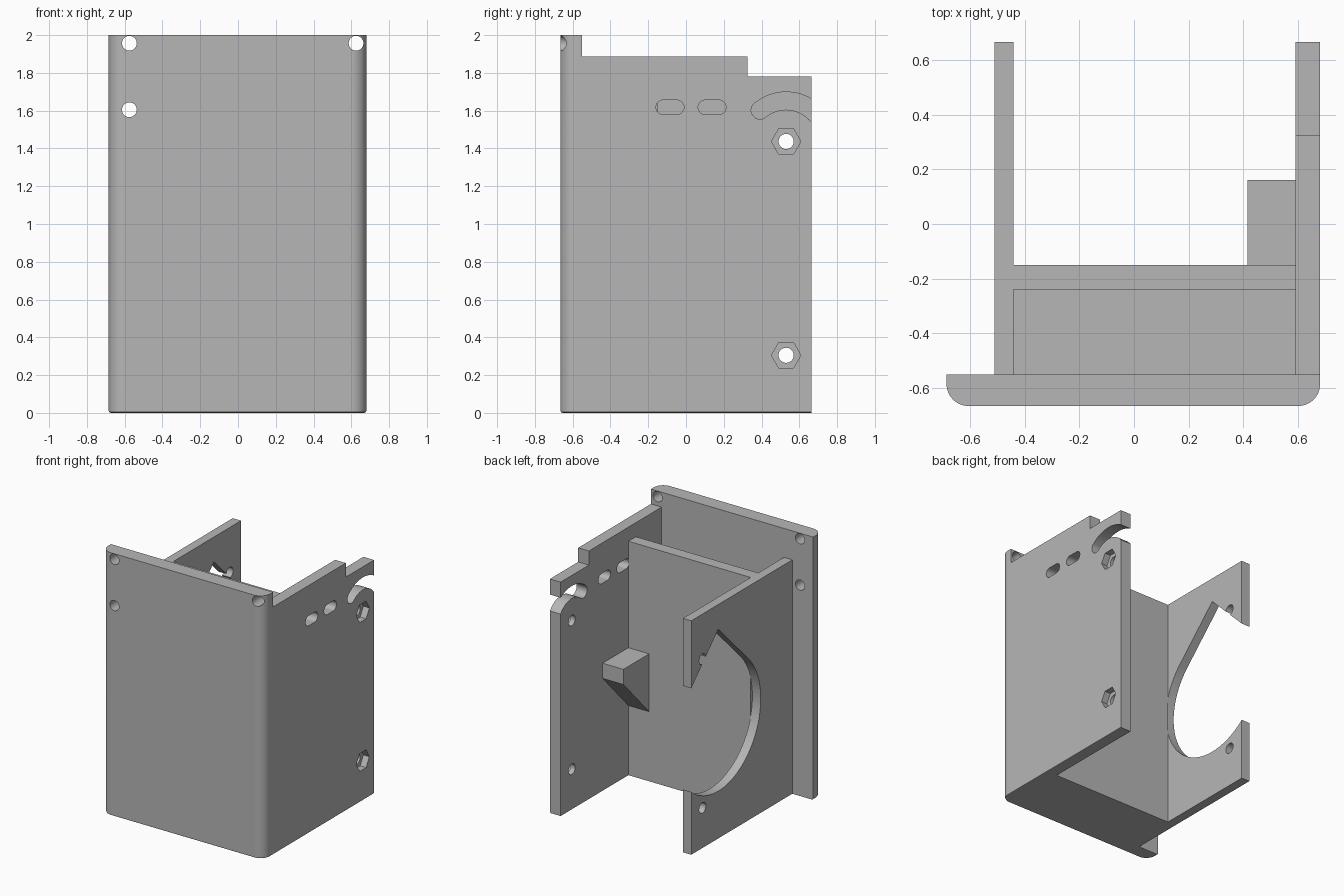
import bpy, bmesh
from math import cos, sin, pi, radians, sqrt

if "Cube" in bpy.data.objects:
    bpy.data.objects.remove(bpy.data.objects["Cube"])

grey = bpy.data.materials.new("plain grey")
grey.use_nodes = True
grey.diffuse_color = (0.47, 0.47, 0.47, 1)
grey.node_tree.nodes["Principled BSDF"].inputs["Base Color"].default_value = (0.47, 0.47, 0.47, 1)

LEFT, RIGHT, BACK = -0.685, 0.68, 0.665      # outer limits
PLATE_Y, WALL_Z = -0.55, 1.78                # back of front plate, wall height
IN_L, IN_R = -0.44, 0.59                     # inner faces of the side walls
MID = -0.15                                  # back face of the cross wall
BOLT_Y, BOLT_Z = 0.53, (0.305, 1.437)


def arc(cx, cy, r, a0, a1, n=24):
    """Points on an arc, angles in degrees."""
    return [(cx + r * cos(radians(a0 + (a1 - a0) * i / n)),
             cy + r * sin(radians(a0 + (a1 - a0) * i / n))) for i in range(n + 1)]


def circle(cx, cy, r, n=40):
    return arc(cx, cy, r, 0, 360, n)[:-1]


def prism(name, outline, axis, start, end, chamfer=None):
    """Extrude a 2D outline along an axis; optionally chamfer chosen bottom edges."""
    place = {"X": lambda p, t: (t, p[0], p[1]),
             "Y": lambda p, t: (p[0], t, p[1]),
             "Z": lambda p, t: (p[0], p[1], t)}[axis]
    bm = bmesh.new()
    ends = [[bm.verts.new(place(p, t)) for p in outline] for t in (start, end)]
    for ring in ends:
        bm.faces.new(ring)
    n = len(outline)
    for i in range(n):
        j = (i + 1) % n
        bm.faces.new((ends[0][i], ends[0][j], ends[1][j], ends[1][i]))
    bmesh.ops.recalc_face_normals(bm, faces=bm.faces)
    if chamfer:
        edges = [e for e in bm.edges
                 if all(abs(v.co.z) < 1e-5 for v in e.verts) and chamfer(e)]
        bmesh.ops.bevel(bm, geom=edges, offset=0.012, segments=2, profile=0.5, affect="EDGES")
    mesh = bpy.data.meshes.new(name)
    bm.to_mesh(mesh)
    bm.free()
    mesh.materials.append(grey)
    obj = bpy.data.objects.new(name, mesh)
    bpy.context.collection.objects.link(obj)
    return obj


def cut(obj, outline, axis, start, end):
    """Subtract an extruded outline from a part."""
    tool = prism("cutter", outline, axis, start, end)
    tool.hide_render = True
    mod = obj.modifiers.new("cut", "BOOLEAN")
    mod.operation, mod.solver, mod.object = "DIFFERENCE", "EXACT", tool
    bpy.context.view_layer.objects.active = obj
    bpy.ops.object.modifier_apply(modifier=mod.name)
    bpy.data.objects.remove(tool)


def rect(a0, a1, b0, b1):
    return [(a0, b0), (a1, b0), (a1, b1), (a0, b1)]


# Front plate with rounded front corners and three screw holes
R, FRONT = 0.08, -BACK
plate = prism("front_plate",
              arc(LEFT + R, FRONT + R, R, 180, 270, 12) + arc(RIGHT - R, FRONT + R, R, 270, 360, 12)
              + [(RIGHT, PLATE_Y), (LEFT, PLATE_Y)],
              "Z", 0, 2, lambda e: not all(abs(v.co.y - PLATE_Y) < 1e-4 for v in e.verts))
for x, z in ((-0.575, 1.957), (-0.575, 1.605), (0.625, 1.957)):
    cut(plate, circle(x, z, 0.039), "Y", -0.8, -0.4)

# Stepped side wall with bolt holes, nut pockets and slots
stepped = prism("stepped_side_wall",
                [(PLATE_Y, 0), (BACK, 0), (BACK, WALL_Z), (0.325, WALL_Z),
                 (0.325, 1.887), (PLATE_Y, 1.887)],
                "X", IN_R, RIGHT, lambda e: all(v.co.x > RIGHT - 0.01 for v in e.verts))
for z in BOLT_Z:
    cut(stepped, circle(BOLT_Y, z, 0.04), "X", 0.5, 0.8)
    cut(stepped, circle(BOLT_Y, z, 0.078, 6), "X", RIGHT - 0.05, 0.8)
for y in (-0.085, 0.138):
    r, half = 0.038, 0.036
    cut(stepped, arc(y + half, 1.618, r, -90, 90, 14) + arc(y - half, 1.618, r, 90, 270, 14),
        "X", 0.5, 0.8)

# Curved adjustment slot, open at the back edge
mid_r, w, sweep, cz = 0.215, 0.047, 130, BOLT_Z[1]
cap = (BOLT_Y + mid_r * cos(radians(sweep)), cz + mid_r * sin(radians(sweep)))
cut(stepped, arc(BOLT_Y, cz, mid_r + w, 15, sweep)
    + arc(*cap, w, sweep, sweep + 180, 14)[1:-1]
    + arc(BOLT_Y, cz, mid_r - w, sweep, 15), "X", 0.5, 0.8)

# Opposite side wall with a teardrop opening and bolt holes
opening = prism("opening_side_wall", rect(PLATE_Y, BACK, 0, WALL_Z), "X", -0.51, IN_L)
ty, tz, tr = 0.34, 0.87, 0.51
cut(opening, arc(ty, tz, tr, 135, 405, 72) + [(ty, tz + tr * sqrt(2))], "X", -0.6, -0.4)
for z in BOLT_Z:
    cut(opening, circle(BOLT_Y, z, 0.04), "X", -0.6, -0.4)

# Cross wall and pocket floor
cross = prism("cross_wall", rect(IN_L, IN_R, 0, WALL_Z), "Y", -0.24, MID)
floor = prism("pocket_floor", rect(IN_L, IN_R, 0, 0.09), "Y", PLATE_Y, -0.24)

# Wedge support in the inner corner
wedge = prism("wedge_support", [(MID, 0.53), (0.16, 0.855), (0.16, 0.97), (MID, 0.97)],
              "X", 0.415, IN_R)

# Smooth curved faces, keeping flat faces flat
for obj in (plate, stepped, opening):
    bpy.ops.object.select_all(action="DESELECT")
    obj.select_set(True)
    bpy.context.view_layer.objects.active = obj
    bpy.ops.object.shade_smooth_by_angle(angle=radians(25))
    weighted = obj.modifiers.new("flat_faces", "WEIGHTED_NORMAL")
    weighted.keep_sharp = True
